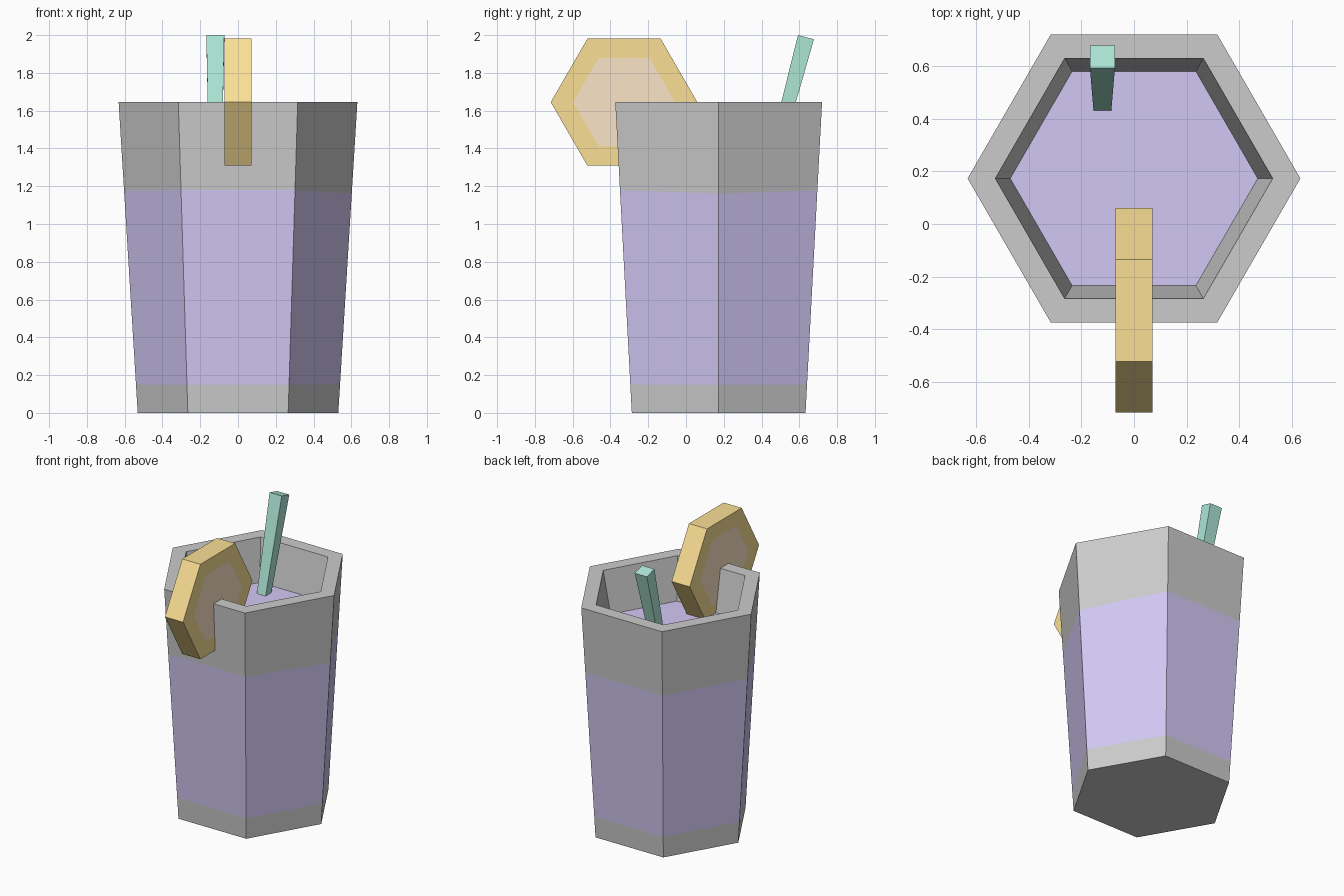
import bpy, bmesh
from math import cos, sin, pi, radians
from mathutils import Matrix

if "Cube" in bpy.data.objects:
    bpy.data.objects.remove(bpy.data.objects["Cube"])


def material(name, rgb):
    m = bpy.data.materials.new(name)
    m.diffuse_color = (*rgb, 1)
    m.use_nodes = True
    m.node_tree.nodes["Principled BSDF"].inputs["Base Color"].default_value = m.diffuse_color
    return m


PURPLE = material("purple_drink", (0.65, 0.58, 0.91))
ORANGE = material("orange_peel", (0.96, 0.74, 0.30))
FLESH = material("orange_flesh", (0.98, 0.78, 0.58))
GREEN = material("green_straw", (0.42, 0.80, 0.67))
GLASS = material("grey_glass", (0.8, 0.8, 0.8))


def stack(name, rings, mats, bands, sides=6):
    """Join polygon rings (radius, z) with flat bands, capping both ends.
    bands: material index for bottom cap, each band, then top cap."""
    bm = bmesh.new()
    loops = [[bm.verts.new((r * cos(2 * pi * i / sides), r * sin(2 * pi * i / sides), z))
              for i in range(sides)] for r, z in rings]
    bm.faces.new(loops[0][::-1]).material_index = bands[0]
    for k, (a, b) in enumerate(zip(loops, loops[1:])):
        for i in range(sides):
            j = (i + 1) % sides
            bm.faces.new((a[i], a[j], b[j], b[i])).material_index = bands[k + 1]
    bm.faces.new(loops[-1]).material_index = bands[-1]
    me = bpy.data.meshes.new(name)
    bm.to_mesh(me)
    bm.free()
    for m in mats:
        me.materials.append(m)
    ob = bpy.data.objects.new(name, me)
    bpy.context.collection.objects.link(ob)
    return ob


# Tapered hexagonal tumbler with a drink band, hollow rim and drink surface
def wall(z):
    return 0.531 + 0.101 * z / 1.645


outer = [(wall(z), z) for z in (0, 0.15, 1.18, 1.645)]
glass = stack("tumbler", outer + [(0.527, 1.645), (0.47, 1.35)],
              [GLASS, PURPLE], [0, 0, 1, 0, 0, 0, 1])
dip = glass.data.vertices[12].co          # drink line dips at one corner
dip.x, dip.z = wall(1.16), 1.16
glass.location.y = 0.173

# Fruit slice standing on the front rim, with inset flesh on both sides
fruit = stack("fruit_slice",
              [(0.27, -0.071), (0.388, -0.071), (0.388, 0.071), (0.27, 0.071)],
              [ORANGE, FLESH], [1, 0, 0, 0, 1])
fruit.data.transform(Matrix.Rotation(radians(90), 4, 'Z') @ Matrix.Rotation(radians(90), 4, 'X'))
fruit.location = (0, -0.328, 1.645)

# Square straw, narrowing downwards and leaning to the back
half = 0.5 ** 0.5
straw = stack("straw", [(0.034 / half, -0.672), (0.0475 / half, 0)], [GREEN], [0, 0, 0], 4)
straw.data.transform(Matrix.Translation((-0.12, 0.635, 1.989))
                     @ Matrix.Rotation(radians(-15), 4, 'X')
                     @ Matrix.Diagonal((1, 0.92, 1, 1))
                     @ Matrix.Rotation(radians(45), 4, 'Z'))
